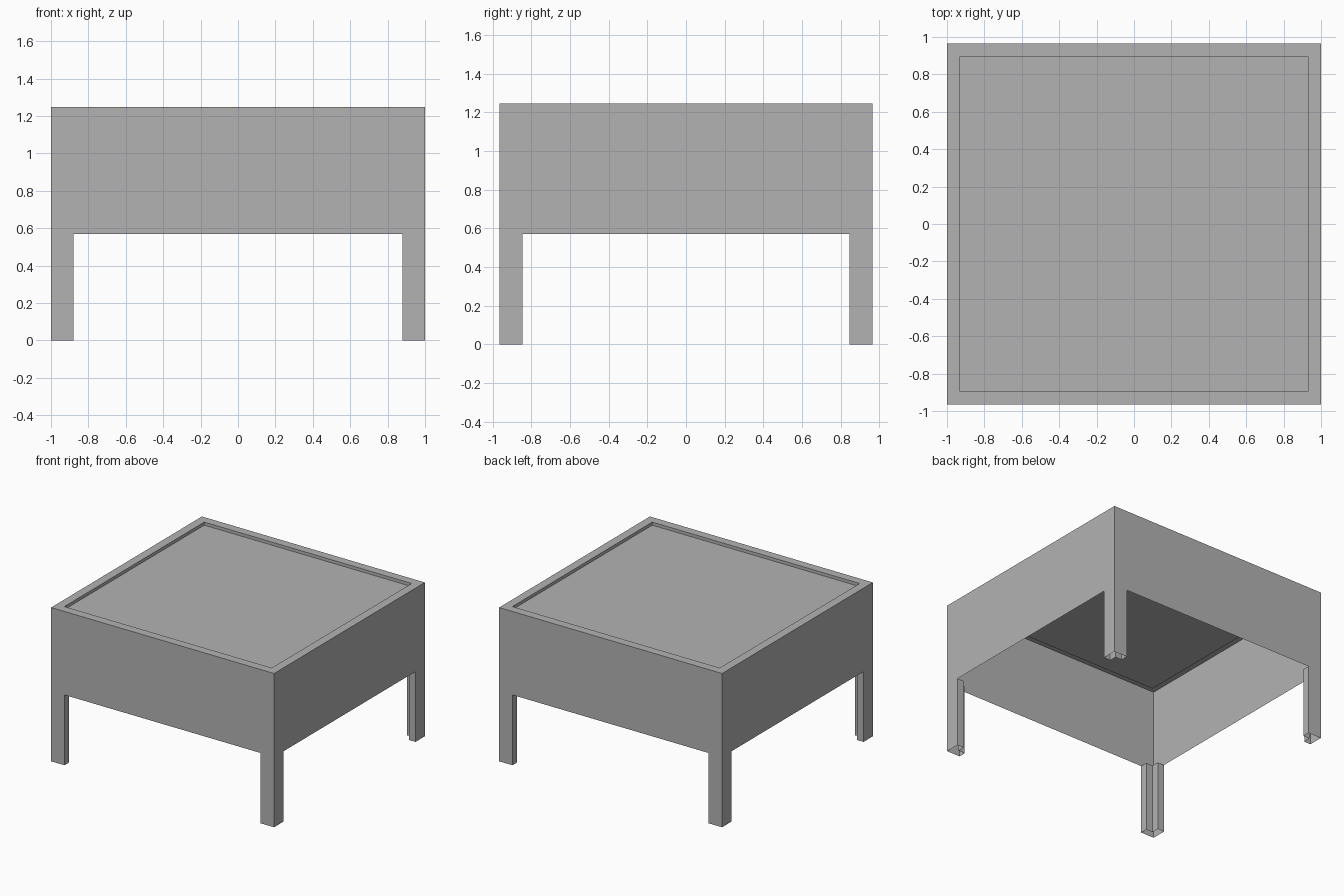
import bpy
import bmesh

if "Cube" in bpy.data.objects:
    bpy.data.objects.remove(bpy.data.objects["Cube"], do_unlink=True)

HX, HY, TOP = 1.0, 0.966, 1.247   # half width, half depth, height
SKIRT = 0.57                      # lower edge of the skirt
LEG, THICK = 0.12, 0.06           # angle leg arm length and thickness
RIM, DEPTH = 0.07, 0.025          # rim width and recess depth

grey = bpy.data.materials.new("plain_grey")
grey.use_nodes = True
colour = (0.45, 0.45, 0.45, 1)
grey.diffuse_color = colour
grey.node_tree.nodes["Principled BSDF"].inputs["Base Color"].default_value = colour


def finish(name, bm):
    mesh = bpy.data.meshes.new(name)
    bm.to_mesh(mesh)
    bm.free()
    mesh.materials.append(grey)
    obj = bpy.data.objects.new(name, mesh)
    bpy.context.collection.objects.link(obj)
    return obj


def ring(bm, outline, z):
    return [bm.verts.new((x, y, z)) for x, y in outline]


def bridge(bm, low, high):
    """Join two rings; counter-clockwise rings face outwards."""
    n = len(low)
    for i in range(n):
        j = (i + 1) % n
        bm.faces.new((low[i], low[j], high[j], high[i]))


def rectangle(inset=0):
    x, y = HX - inset, HY - inset
    return [(-x, -y), (x, -y), (x, y), (-x, y)]


# Table body: sheet skirt, flat rim and shallow recessed top, open below
bm = bmesh.new()
skirt_edge = ring(bm, rectangle(), SKIRT)
outer_rim = ring(bm, rectangle(), TOP)
inner_rim = ring(bm, rectangle(RIM), TOP)
recess = ring(bm, rectangle(RIM), TOP - DEPTH)
for low, high in ((skirt_edge, outer_rim), (outer_rim, inner_rim), (inner_rim, recess)):
    bridge(bm, low, high)
bm.faces.new(recess)
finish("table_body", bm)

# Hollow angle-section legs, open at the foot
angle = [(0, 0), (LEG, 0), (LEG, THICK), (THICK, THICK), (THICK, LEG), (0, LEG)]
for sx, side in ((-1, "right"), (1, "left")):
    for sy, end in ((-1, "front"), (1, "back")):
        outline = [(sx * (HX - u), sy * (HY - v)) for u, v in angle]
        if sx * sy < 0:
            outline.reverse()
        bm = bmesh.new()
        bridge(bm, ring(bm, outline, 0), ring(bm, outline, SKIRT))
        finish(f"{end}_{side}_leg", bm)
